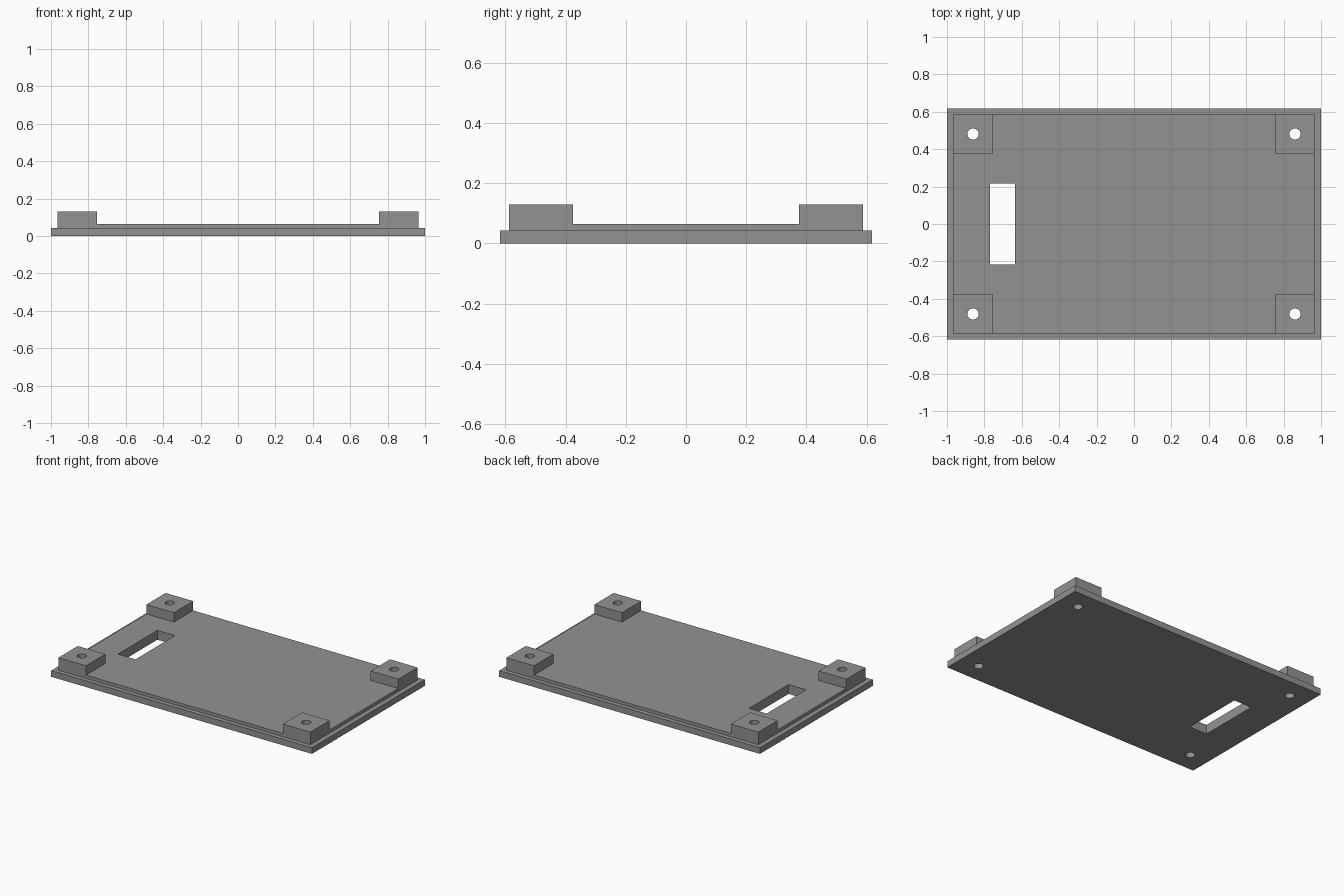
import bpy
import math

if "Cube" in bpy.data.objects:
    bpy.data.objects.remove(bpy.data.objects["Cube"])

grey = bpy.data.materials.new("mid grey")
grey.diffuse_color = (0.29, 0.29, 0.29, 1)
grey.use_nodes = True
grey.node_tree.nodes["Principled BSDF"].inputs["Base Color"].default_value = grey.diffuse_color


def box(name, x0, x1, y0, y1, z0, z1):
    bpy.ops.mesh.primitive_cube_add(
        size=1, location=((x0 + x1) / 2, (y0 + y1) / 2, (z0 + z1) / 2))
    ob = bpy.context.object
    ob.name = name
    ob.scale = (x1 - x0, y1 - y0, z1 - z0)
    bpy.ops.object.transform_apply(location=True, rotation=False, scale=True)
    ob.data.materials.append(grey)
    return ob


def combine(target, other, operation):
    mod = target.modifiers.new(operation.lower(), 'BOOLEAN')
    mod.operation = operation
    mod.solver = 'EXACT'
    mod.object = other
    bpy.context.view_layer.objects.active = target
    bpy.ops.object.modifier_apply(modifier=mod.name)
    bpy.data.objects.remove(other, do_unlink=True)


# Outer flange with the raised inner lip
lid = box("lid_plate", -1, 1, -0.618, 0.618, 0, 0.043)
lip = box("inner_lip", -0.966, 0.966, -0.587, 0.587, 0.02, 0.065)
combine(lid, lip, 'UNION')

# Corner mounting blocks, each with a screw hole through the whole lid
corners = [(sx, sy) for sx in (-1, 1) for sy in (-1, 1)]
for sx, sy in corners:
    xs = sorted((sx * 0.755, sx * 0.966))
    ys = sorted((sy * 0.376, sy * 0.587))
    combine(lid, box("corner_block", *xs, *ys, 0.03, 0.13), 'UNION')
for sx, sy in corners:
    bpy.ops.mesh.primitive_cylinder_add(
        vertices=32, radius=0.03, depth=0.6, location=(sx * 0.8605, sy * 0.4815, 0.05))
    hole = bpy.context.object
    hole.data.materials.append(grey)
    combine(lid, hole, 'DIFFERENCE')

# Rectangular slot near the left edge
combine(lid, box("slot_cutter", -0.77, -0.635, -0.216, 0.216, -0.2, 0.3), 'DIFFERENCE')

bpy.ops.object.select_all(action='DESELECT')
lid.select_set(True)
bpy.context.view_layer.objects.active = lid
bpy.ops.object.shade_smooth_by_angle(angle=math.radians(30))
